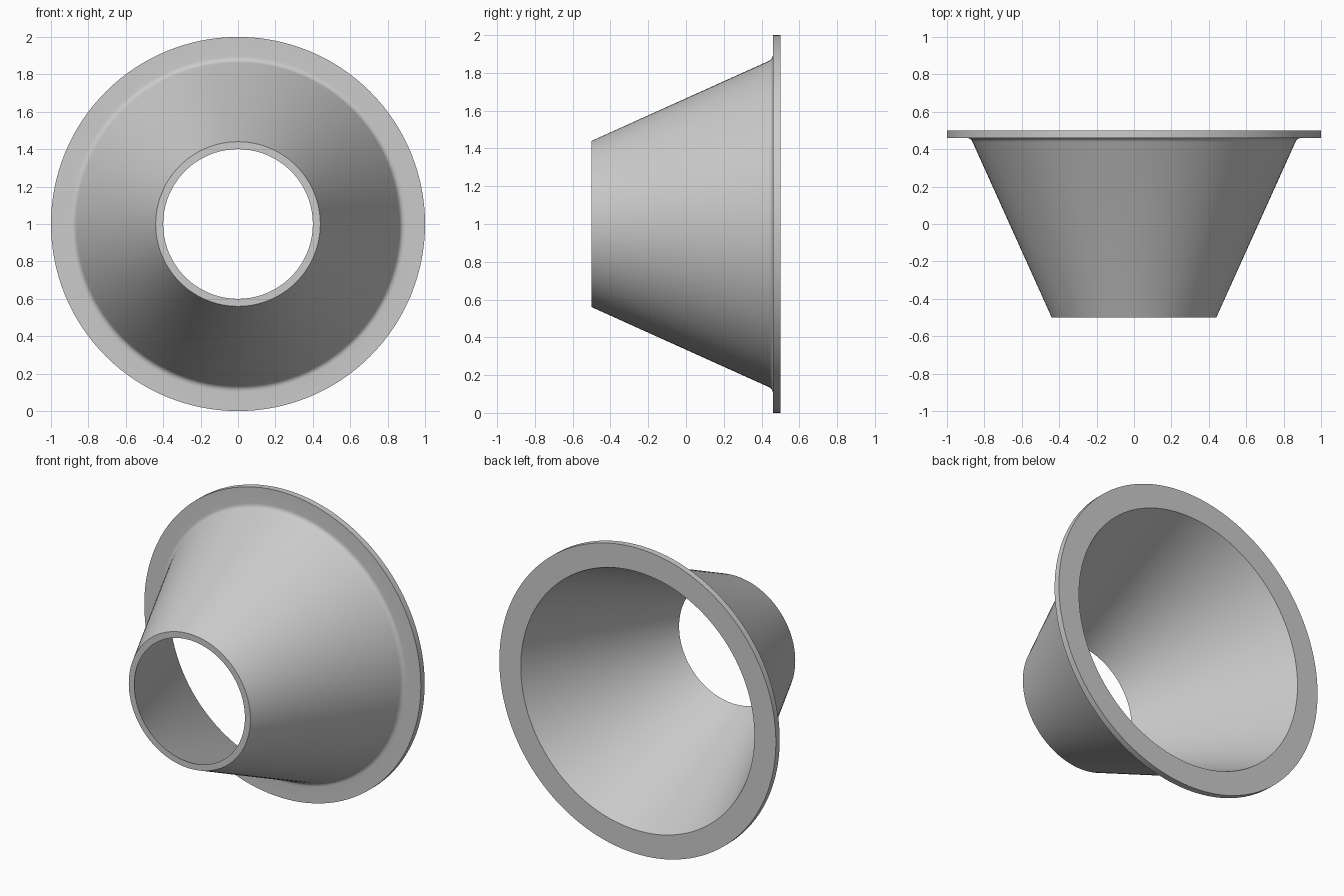
import bpy
import bmesh
from math import radians, tau
from mathutils import Matrix, Vector

cube = bpy.data.objects.get("Cube")
if cube:
    bpy.data.objects.remove(cube, do_unlink=True)

SEGMENTS = 128

# Single matte grey
grey = bpy.data.materials.new("neutral grey")
grey.use_nodes = True
colour = (0.6, 0.6, 0.6, 1.0)
grey.diffuse_color = colour
grey.node_tree.nodes["Principled BSDF"].inputs["Base Color"].default_value = colour


def fillet(before, corner, after, size, steps=6):
    """Round a profile corner with a short curve."""
    c = Vector(corner)
    a = c + (Vector(before) - c).normalized() * size
    b = c + (Vector(after) - c).normalized() * size
    ts = [i / steps for i in range(steps + 1)]
    return [tuple(a * (1 - t) ** 2 + c * 2 * t * (1 - t) + b * t * t) for t in ts]


# Wall section as (radius, y): nozzle lip, filleted cone, flange, inner cone
nozzle = (0.44, -0.5)
root = (0.873, 0.46)
rim = (1.0, 0.46)
profile = [nozzle, *fillet(nozzle, root, rim, 0.024), rim,
           (1.0, 0.5), (0.845, 0.5), (0.4, -0.5)]

# Revolve the closed section about the y axis
bm = bmesh.new()
verts = [bm.verts.new((r, y, 0)) for r, y in profile]
edges = [bm.edges.new((v, verts[i - 1])) for i, v in enumerate(verts)]
bmesh.ops.spin(bm, geom=verts + edges, cent=(0, 0, 0), axis=(0, 1, 0),
               angle=tau, steps=SEGMENTS, use_merge=True)
bmesh.ops.remove_doubles(bm, verts=bm.verts, dist=0.0001)
bmesh.ops.recalc_face_normals(bm, faces=bm.faces)
bmesh.ops.transform(bm, matrix=Matrix.Translation((0, 0, 1)), verts=bm.verts)

mesh = bpy.data.meshes.new("flanged_cone")
bm.to_mesh(mesh)
bm.free()
mesh.materials.append(grey)
cone = bpy.data.objects.new("flanged_cone", mesh)
bpy.context.collection.objects.link(cone)

# Smooth walls with crisp rims
bpy.ops.object.select_all(action="DESELECT")
cone.select_set(True)
bpy.context.view_layer.objects.active = cone
bpy.ops.object.shade_smooth_by_angle(angle=radians(30))
